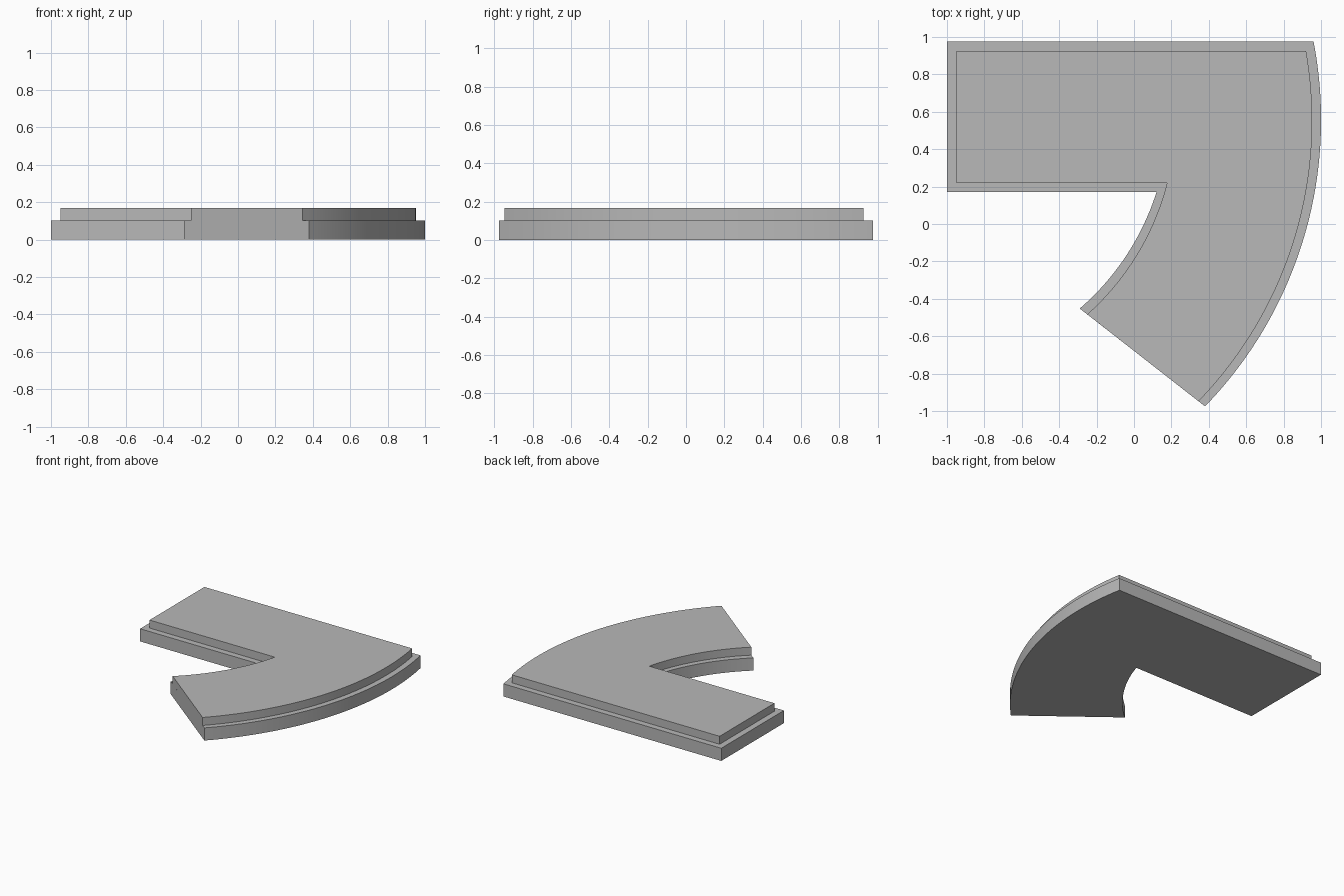
import bpy
import bmesh
import math
from mathutils import Vector

cube = bpy.data.objects.get("Cube")
if cube:
    bpy.data.objects.remove(cube, do_unlink=True)

grey = bpy.data.materials.new("plain_grey")
grey.use_nodes = True
colour = (0.48, 0.48, 0.48, 1)
grey.diffuse_color = colour
grey.node_tree.nodes["Principled BSDF"].inputs["Base Color"].default_value = colour

CENTRE = Vector((-1.2, 0.557))  # shared centre of the curved edges
STEPS = 48


def sweep(start, end):
    """Points along an arc about CENTRE from start to end."""
    a, b = Vector(start) - CENTRE, Vector(end) - CENTRE
    a0, a1 = math.atan2(a.y, a.x), math.atan2(b.y, b.x)
    points = []
    for i in range(STEPS + 1):
        t = i / STEPS
        angle = a0 + (a1 - a0) * t
        radius = a.length + (b.length - a.length) * t
        points.append(CENTRE + radius * Vector((math.cos(angle), math.sin(angle))))
    return points


def slab(name, left, back, notch, outer, inner, z0, z1):
    """Straight arm joined to a curved arm, extruded from z0 to z1."""
    outline = [Vector((left, back)), Vector((left, notch[1]))]
    outline += sweep(inner, notch)[::-1]
    outline = outline[:2] + sweep(notch, inner) + sweep(*outer)[::-1]
    bm = bmesh.new()
    base = bm.faces.new([bm.verts.new((p.x, p.y, z0)) for p in outline])
    lifted = bmesh.ops.extrude_face_region(bm, geom=[base], use_keep_orig=True)
    top = [v for v in lifted["geom"] if isinstance(v, bmesh.types.BMVert)]
    bmesh.ops.translate(bm, verts=top, vec=(0, 0, z1 - z0))
    bmesh.ops.recalc_face_normals(bm, faces=bm.faces)
    mesh = bpy.data.meshes.new(name)
    bm.to_mesh(mesh)
    bm.free()
    mesh.materials.append(grey)
    obj = bpy.data.objects.new(name, mesh)
    bpy.context.collection.objects.link(obj)
    bpy.ops.object.select_all(action="DESELECT")
    obj.select_set(True)
    bpy.context.view_layer.objects.active = obj
    bpy.ops.object.shade_smooth_by_angle(angle=math.radians(30))


# Wide lower slab
slab("lower_slab", -1, 0.975, (0.12, 0.17),
     ((0.96, 0.975), (0.38, -0.975)), (-0.29, -0.452), 0, 0.103)

# Inset upper slab, flush with the lower one at the slanted end
slab("upper_slab", -0.95, 0.925, (0.177, 0.22),
     ((0.92, 0.925), (0.345, -0.948)), (-0.25, -0.483), 0.103, 0.168)
